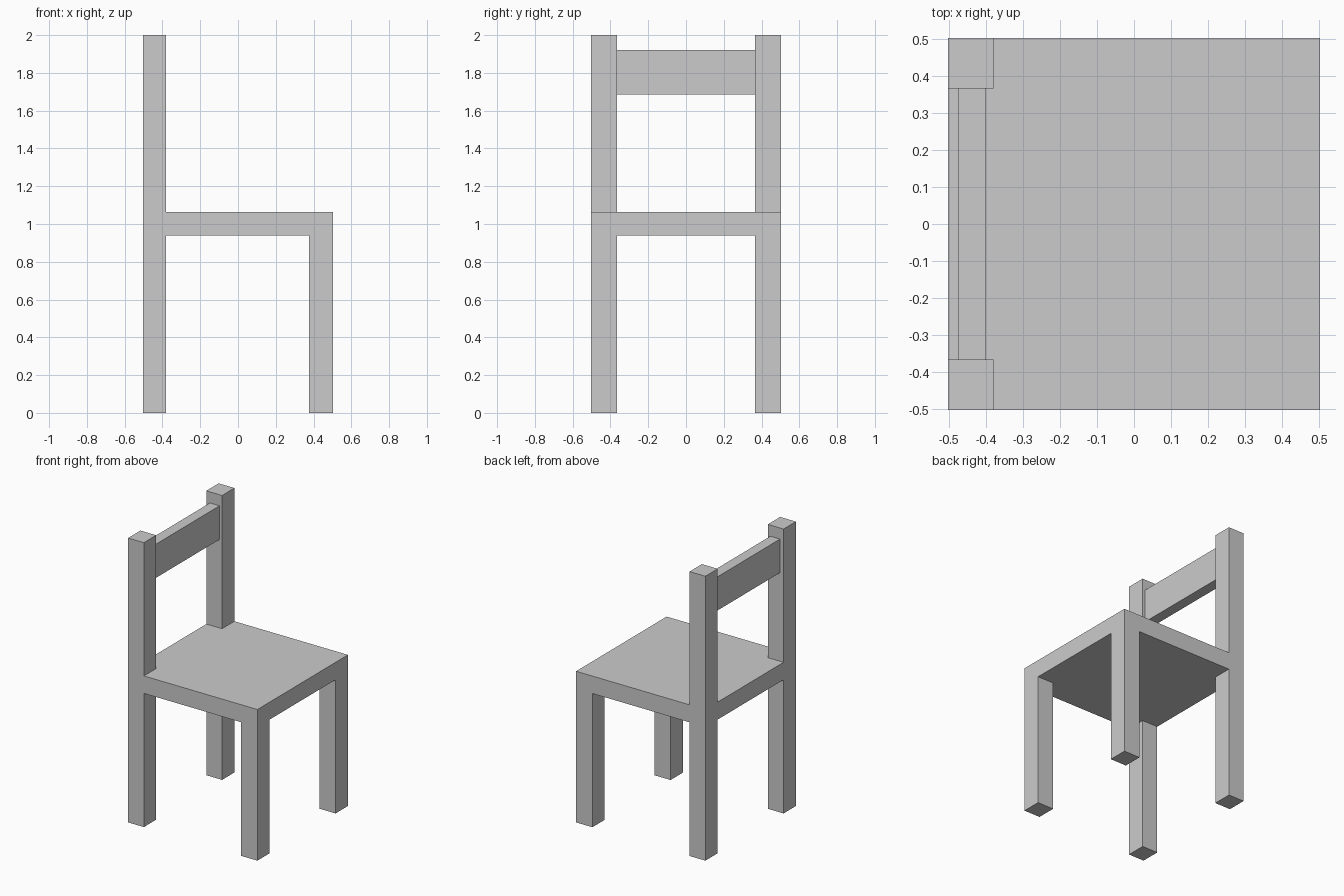
import bpy, bmesh
from mathutils import Vector, Matrix

if "Cube" in bpy.data.objects:
    bpy.data.objects.remove(bpy.data.objects["Cube"])

HALF = 0.503                     # half width and half depth
XS = [-HALF, -0.38, 0.376, HALF]
YS = [-HALF, -0.366, 0.366, HALF]
SEAT_LOW, SEAT_TOP, POST_TOP = 0.94, 1.063, 2.0


def finish(bm, name):
    bmesh.ops.recalc_face_normals(bm, faces=bm.faces)
    mesh = bpy.data.meshes.new(name)
    bm.to_mesh(mesh)
    bm.free()
    obj = bpy.data.objects.new(name, mesh)
    bpy.context.collection.objects.link(obj)
    return obj


def extrude(bm, faces, dz):
    out = bmesh.ops.extrude_face_region(bm, geom=faces)["geom"]
    verts = [g for g in out if isinstance(g, bmesh.types.BMVert)]
    bmesh.ops.translate(bm, verts=verts, vec=(0, 0, dz))
    bmesh.ops.delete(bm, geom=[f for f in faces if f.is_valid], context='FACES_ONLY')


def corners(bm, z, back_only=False):
    found = []
    for f in bm.faces:
        c = f.calc_center_median()
        if abs(c.z - z) < 1e-4 and abs(c.y) > YS[2] and (c.x < XS[1] or (c.x > XS[2] and not back_only)):
            found.append(f)
    return found


# Seat slab divided at the leg edges
bm = bmesh.new()
layers = [[[bm.verts.new((x, y, z)) for y in YS] for x in XS] for z in (SEAT_LOW, SEAT_TOP)]
for g in layers:
    for i in range(3):
        for j in range(3):
            bm.faces.new((g[i][j], g[i + 1][j], g[i + 1][j + 1], g[i][j + 1]))
ring = ([(i, 0) for i in range(3)] + [(3, j) for j in range(3)]
        + [(i, 3) for i in range(3, 0, -1)] + [(0, j) for j in range(3, 0, -1)])
low, top = layers
for (a, b), (c, d) in zip(ring, ring[1:] + ring[:1]):
    bm.faces.new((low[a][b], low[c][d], top[c][d], top[a][b]))
bmesh.ops.recalc_face_normals(bm, faces=bm.faces)

# Four legs down, two back posts up
for face in corners(bm, SEAT_LOW):
    extrude(bm, [face], -SEAT_LOW)
for face in corners(bm, SEAT_TOP, back_only=True):
    extrude(bm, [face], POST_TOP - SEAT_TOP)

# Merge coplanar faces into clean flat sides
bmesh.ops.dissolve_limit(bm, angle_limit=0.01, verts=bm.verts, edges=bm.edges)
finish(bm, "seat_with_legs_and_posts")

# Back rail between the posts
lo, hi = Vector((-0.475, YS[1], 1.685)), Vector((-0.40, YS[2], 1.922))
bm = bmesh.new()
bmesh.ops.create_cube(bm, size=1, matrix=Matrix.Translation((lo + hi) / 2) @ Matrix.Diagonal((hi - lo).to_4d()))
for v in bm.verts:
    v.select = False
finish(bm, "back_rail")
